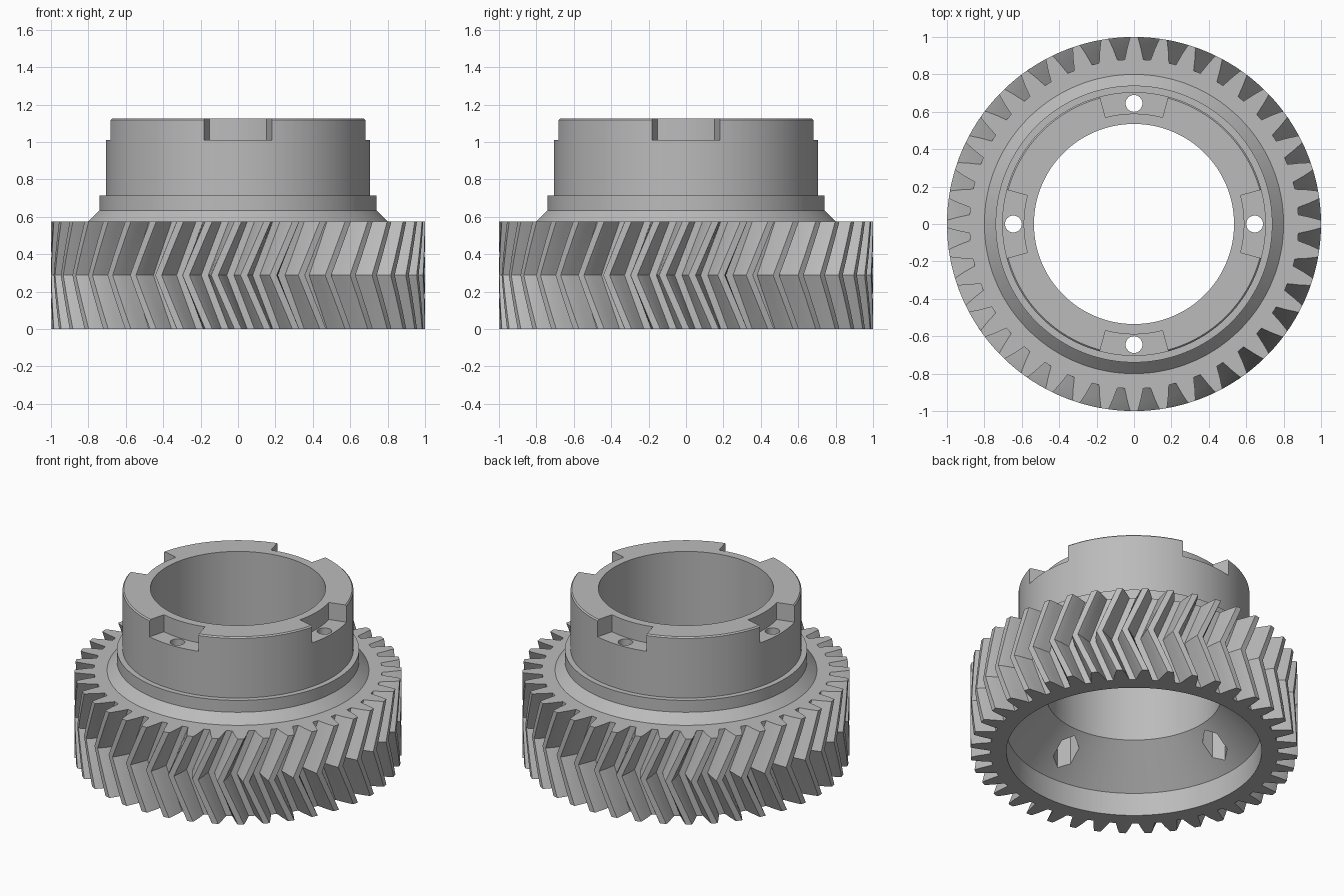
import bpy, bmesh, math
from math import cos, sin, pi, radians

cube = bpy.data.objects.get("Cube")
if cube:
    bpy.data.objects.remove(cube, do_unlink=True)

TEETH = 40
PITCH = 2 * pi / TEETH
TWIST = 0.125          # rotation of the tooth between the faces and the middle
GEAR_TOP = 0.575

steel = bpy.data.materials.new("grey_steel")
steel.use_nodes = True
steel.diffuse_color = (0.5, 0.5, 0.5, 1)
steel.node_tree.nodes["Principled BSDF"].inputs["Base Color"].default_value = (0.5, 0.5, 0.5, 1)


def make_object(name, bm):
    bmesh.ops.recalc_face_normals(bm, faces=bm.faces[:])
    mesh = bpy.data.meshes.new(name)
    bm.to_mesh(mesh)
    bm.free()
    mesh.materials.append(steel)
    obj = bpy.data.objects.new(name, mesh)
    bpy.context.collection.objects.link(obj)
    return obj


# Tooth outline: (share of the pitch, radius), mirrored about the tooth centre
half = [(-0.36, 0.88), (-0.33, 0.895), (-0.25, 0.94), (-0.15, 0.99), (-0.12, 1.0)]
tooth = half + [(-f, r) for f, r in reversed(half)]
outline = [((k + f) * PITCH, r) for k in range(TEETH) for f, r in tooth]


def tooth_ring(bm, z, turn):
    return [bm.verts.new((r * cos(a + turn), r * sin(a + turn), z)) for a, r in outline]


def round_ring(bm, radius, z):
    return [bm.verts.new((radius * cos(a), radius * sin(a), z)) for a, _ in outline]


# Herringbone gear and hub as one closed section swept around the axis
bm = bmesh.new()
rings = []
steps = 6
for i in range(steps + 1):
    t = i / steps
    rings.append(tooth_ring(bm, GEAR_TOP * t, -TWIST * (1 - abs(2 * t - 1))))
section = [(0.80, GEAR_TOP), (0.74, 0.635), (0.74, 0.715), (0.705, 0.715),
           (0.705, 1.117), (0.697, 1.125), (0.535, 1.125), (0.535, 0.39),
           (0.78, 0.155), (0.78, 0)]
rings += [round_ring(bm, r, z) for r, z in section]
n = len(outline)
for a, b in zip(rings, rings[1:] + rings[:1]):
    for j in range(n):
        k = (j + 1) % n
        bm.faces.new((a[j], a[k], b[k], b[j]))
gear = make_object("herringbone_gear", bm)


def prism(bm, points, low, high):
    bottom = [bm.verts.new((x, y, low)) for x, y in points]
    top = [bm.verts.new((x, y, high)) for x, y in points]
    bm.faces.new(bottom[::-1])
    bm.faces.new(top)
    for j in range(len(points)):
        k = (j + 1) % len(points)
        bm.faces.new((bottom[j], bottom[k], top[k], top[j]))


def arc(radius, start, end, count):
    step = (end - start) / count
    return [(radius * cos(start + step * i), radius * sin(start + step * i))
            for i in range(count + 1)]


def polygon(x, y, radius, sides, turn):
    return [(x + radius * cos(turn + 2 * pi * i / sides),
             y + radius * sin(turn + 2 * pi * i / sides)) for i in range(sides)]


def slot(bm, a):
    w = radians(15)
    prism(bm, arc(0.59, a - w, a + w, 10) + arc(0.76, a + w, a - w, 10), 1.01, 1.2)


def bolt_hole(bm, a):
    prism(bm, polygon(0.645 * cos(a), 0.645 * sin(a), 0.045, 32, a), 0.05, 1.06)


def nut_pocket(bm, a):
    prism(bm, polygon(0.645 * cos(a), 0.645 * sin(a), 0.08, 6, a), 0.1, 0.5)


# Drive slots, bolt holes and hexagonal pockets, four of each
for name, shape in (("slot_cutter", slot), ("hole_cutter", bolt_hole), ("pocket_cutter", nut_pocket)):
    bm = bmesh.new()
    for q in range(4):
        shape(bm, q * pi / 2)
    cutter = make_object(name, bm)
    cutter.hide_render = True
    mod = gear.modifiers.new(name, 'BOOLEAN')
    mod.operation = 'DIFFERENCE'
    mod.solver = 'EXACT'
    mod.object = cutter
    bpy.context.view_layer.objects.active = gear
    bpy.ops.object.modifier_apply(modifier=name)
    bpy.data.objects.remove(cutter, do_unlink=True)

# Smooth round walls, crisp corners
bpy.ops.object.select_all(action='DESELECT')
gear.select_set(True)
bpy.context.view_layer.objects.active = gear
bpy.ops.object.shade_smooth_by_angle(angle=radians(25))
